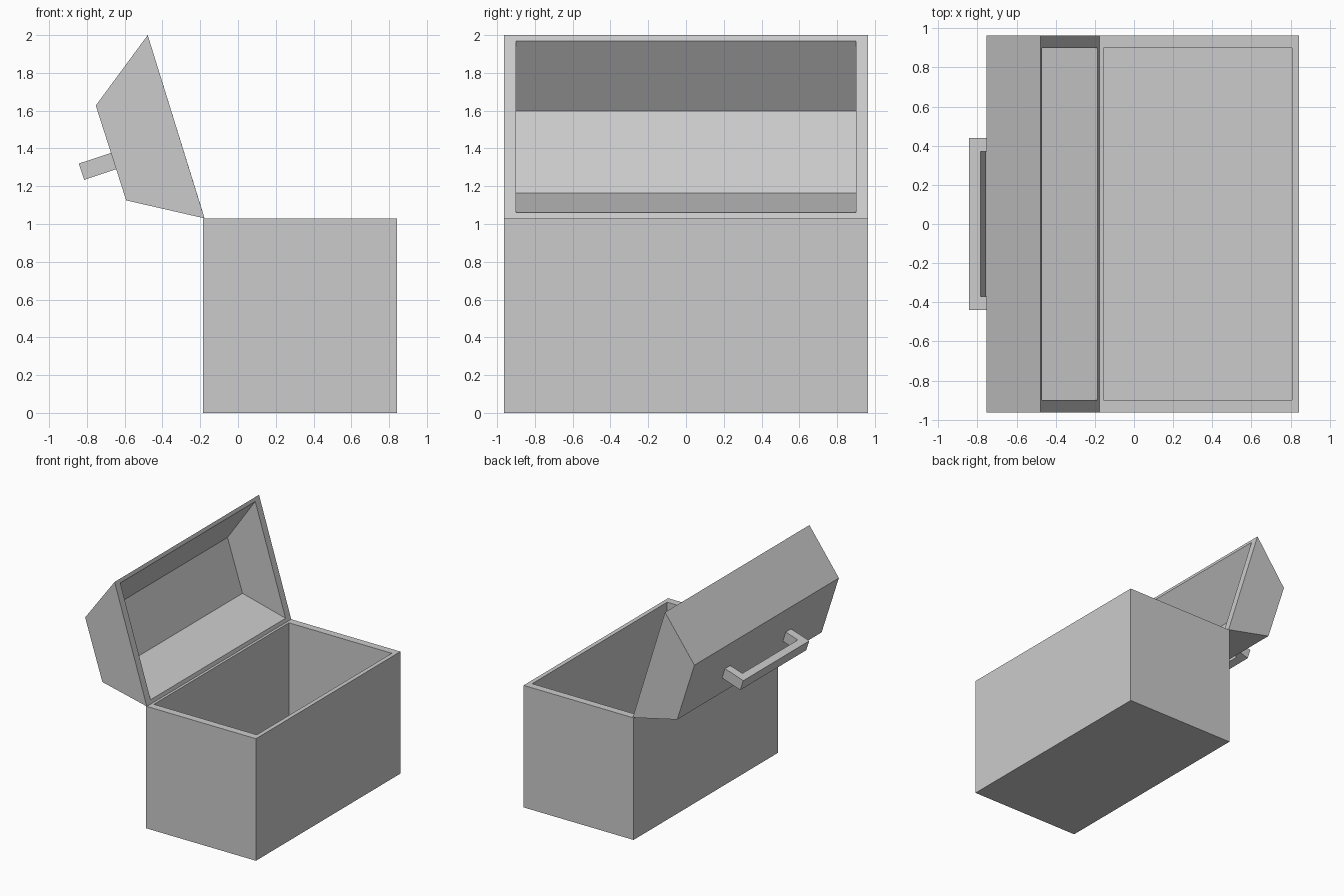
import bpy, bmesh
from mathutils import Vector

if "Cube" in bpy.data.objects:
    bpy.data.objects.remove(bpy.data.objects["Cube"])


def finish(name, bm):
    bmesh.ops.recalc_face_normals(bm, faces=bm.faces)
    mesh = bpy.data.meshes.new(name)
    bm.to_mesh(mesh)
    bm.free()
    obj = bpy.data.objects.new(name, mesh)
    bpy.context.collection.objects.link(obj)
    return obj


def hollow_prism(name, outer, inner, half_out, half_in):
    """XZ profiles run along y; the closing edge (last to first) is the opening."""
    bm = bmesh.new()

    def ring(profile, y):
        return [bm.verts.new((x, y, z)) for x, z in profile]

    rims = []
    for profile, half in ((outer, half_out), (inner, half_in)):
        a, b = ring(profile, -half), ring(profile, half)
        bm.faces.new(a)
        bm.faces.new(b[::-1])
        for i in range(len(profile) - 1):
            bm.faces.new((a[i], b[i], b[i + 1], a[i + 1]))
        rims.append((a[0], b[0], b[-1], a[-1]))
    # Rim joining the outer and inner shells
    o, n = rims
    for i in range(4):
        j = (i + 1) % 4
        bm.faces.new((o[i], o[j], n[j], n[i]))
    return finish(name, bm)


# Open box
hollow_prism("chest_box",
             [(-0.185, 1.03), (-0.185, 0), (0.842, 0), (0.842, 1.03)],
             [(-0.155, 1.03), (-0.155, 0.03), (0.806, 0.03), (0.806, 1.03)],
             0.963, 0.90)

# Tilted faceted lid, hollow towards the front
hollow_prism("chest_lid",
             [(-0.478, 2.0), (-0.753, 1.627), (-0.592, 1.125), (-0.177, 1.03)],
             [(-0.469, 1.97), (-0.728, 1.597), (-0.588, 1.163), (-0.186, 1.06)],
             0.963, 0.90)

# C-shaped handle standing off the lid
base = Vector((-0.668, 0, 1.378))
out = Vector((-0.949, 0, -0.315))
thick = Vector((0.028, 0, -0.086))
outline = [(-0.003, -0.44), (0.184, -0.44), (0.184, 0.44), (-0.003, 0.44),
           (-0.003, 0.37), (0.123, 0.37), (0.123, -0.37), (-0.003, -0.37)]
bm = bmesh.new()
verts = [bm.verts.new(base + out * o + Vector((0, y, 0))) for o, y in outline]
face = bm.faces.new(verts)
ext = bmesh.ops.extrude_face_region(bm, geom=[face], use_keep_orig=True)
moved = [g for g in ext["geom"] if isinstance(g, bmesh.types.BMVert)]
bmesh.ops.translate(bm, verts=moved, vec=thick)
finish("lid_handle", bm)
